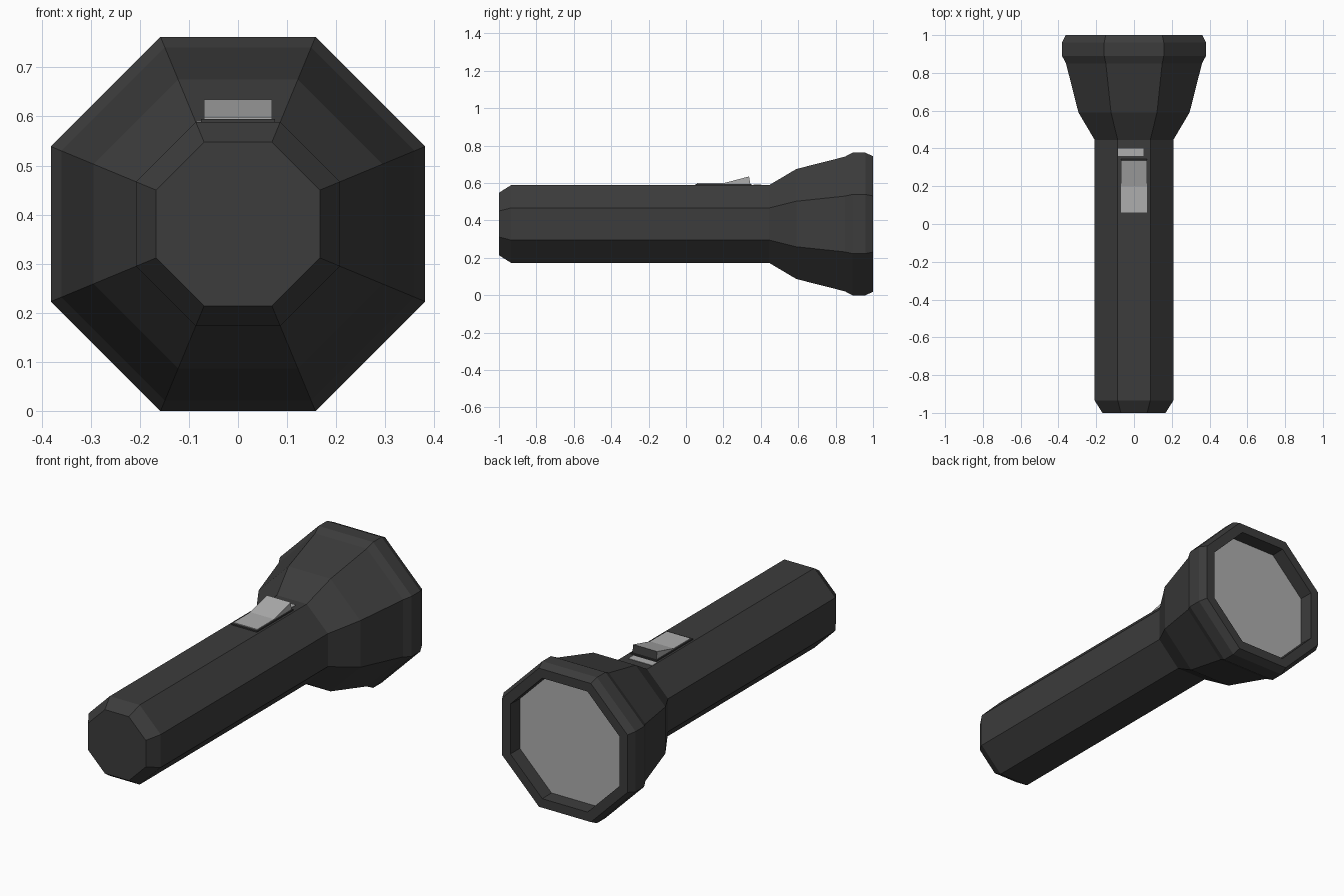
import bpy, bmesh, math

if "Cube" in bpy.data.objects:
    bpy.data.objects.remove(bpy.data.objects["Cube"])

SIDES = 8
CZ = 0.381          # height of the torch axis


def material(name, rgb):
    m = bpy.data.materials.new(name)
    m.diffuse_color = (*rgb, 1)
    m.use_nodes = True
    m.node_tree.nodes["Principled BSDF"].inputs["Base Color"].default_value = m.diffuse_color
    return m


black = material("black_plastic", (0.045, 0.045, 0.045))
grey = material("light_grey", (0.42, 0.42, 0.42))


def finish(name, bm, mats):
    bmesh.ops.recalc_face_normals(bm, faces=bm.faces[:])
    me = bpy.data.meshes.new(name)
    bm.to_mesh(me)
    bm.free()
    for m in mats:
        me.materials.append(m)
    ob = bpy.data.objects.new(name, me)
    bpy.context.collection.objects.link(ob)
    return ob


def ring(bm, y, apothem):
    r = apothem / math.cos(math.pi / SIDES)
    angles = [2 * math.pi * (k + 0.5) / SIDES for k in range(SIDES)]
    return [bm.verts.new((r * math.cos(a), y, CZ + r * math.sin(a))) for a in angles]


def side_profile(name, points, half_width, mats, pick=None):
    """Extrude a (y, z) outline across x; pick chooses a material by normal."""
    bm = bmesh.new()
    left, right = [[bm.verts.new((s * half_width, y, z)) for y, z in points] for s in (-1, 1)]
    bm.faces.new(left)
    bm.faces.new(right[::-1])
    n = len(points)
    for i in range(n):
        j = (i + 1) % n
        bm.faces.new((left[i], right[i], right[j], left[j]))
    bmesh.ops.recalc_face_normals(bm, faces=bm.faces[:])
    if pick:
        for f in bm.faces:
            f.material_index = pick(f.normal)
    return finish(name, bm, mats)


# Handle, flared head, rim and recessed lens: one eight-sided profile (y, apothem)
profile = [(-1, 0.167), (-0.935, 0.208), (0.445, 0.208), (0.59, 0.294), (0.85, 0.36),
           (0.89, 0.381), (0.96, 0.381), (1.0, 0.362), (1.0, 0.315), (0.925, 0.313)]
bm = bmesh.new()
rings = [ring(bm, y, a) for y, a in profile]
for a, b in zip(rings, rings[1:]):
    for k in range(SIDES):
        j = (k + 1) % SIDES
        bm.faces.new((a[k], a[j], b[j], b[k]))
bm.faces.new(rings[0])
lens = bm.faces.new(rings[-1])
lens.material_index = 1
finish("torch_body_and_lens", bm, [black, grey])

# Thin dark base under the switch
side_profile("switch_base", [(0.05, 0.58), (0.35, 0.58), (0.35, 0.595), (0.05, 0.595)],
             0.075, [black])

# Sliding switch: flat plate rising to a thumb ramp, dark on its steep end
side_profile("switch",
             [(0.06, 0.59), (0.345, 0.59), (0.337, 0.635), (0.2, 0.599), (0.06, 0.599)],
             0.069, [grey, black], lambda n: 1 if n.y > 0.8 else 0)

# Small grey marker ahead of the switch
mark = side_profile("switch_marker", [(0.36, 0.585), (0.4, 0.585), (0.4, 0.591), (0.36, 0.591)],
                    0.068, [grey])
mark.location.x = -0.017
